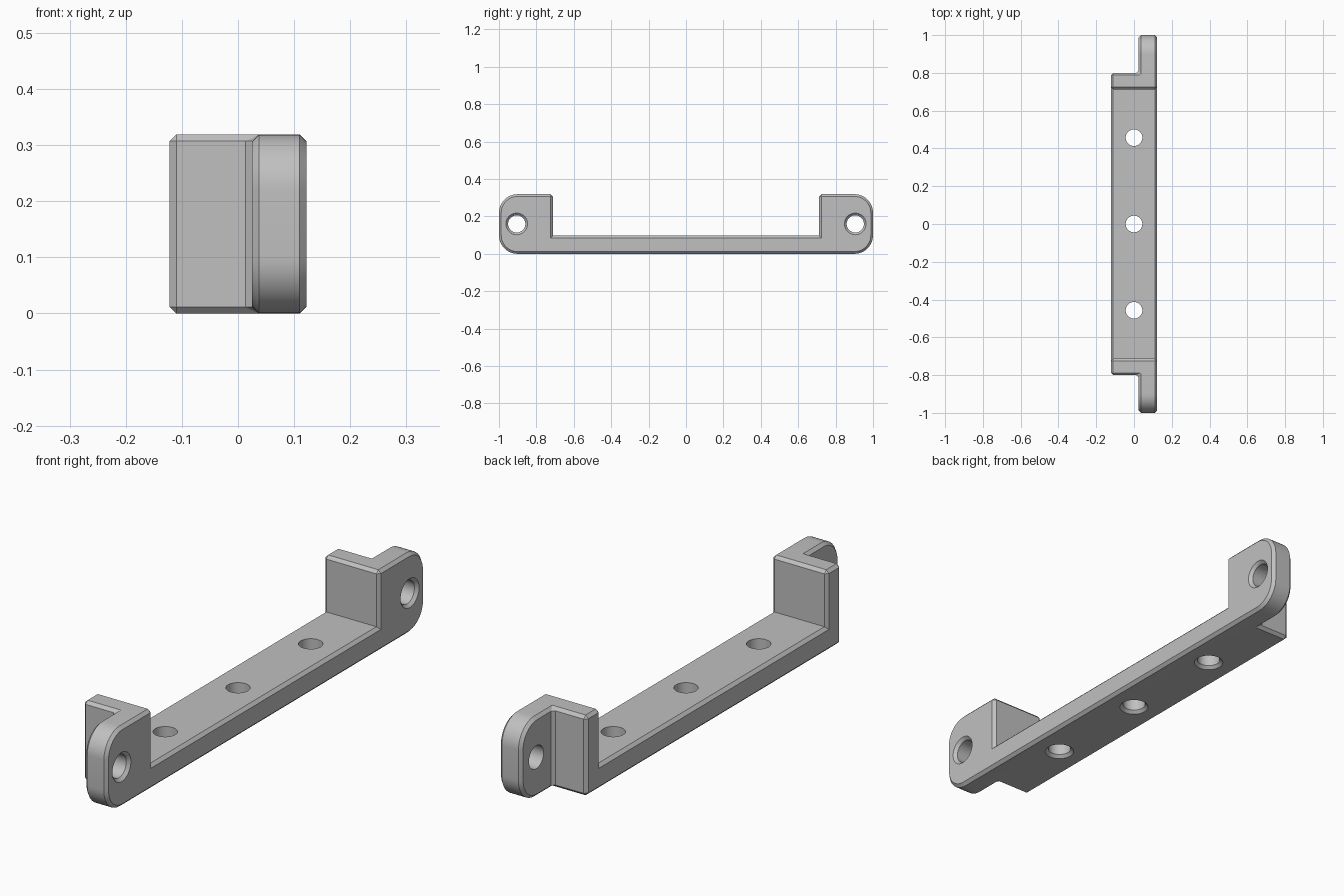
import bpy, bmesh, math
from mathutils import Matrix

cube = bpy.data.objects.get("Cube")
if cube:
    bpy.data.objects.remove(cube)

HALF_W, HALF_L, HEIGHT = 0.122, 1.0, 0.319
BAR_TOP, BLOCK_IN, BLOCK_OUT = 0.097, 0.712, 0.80
EAR_BACK, CORNER, CHAMFER = 0.025, 0.1, 0.012
STEPS = 12

grey = bpy.data.materials.new("light grey")
grey.use_nodes = True
colour = (0.53, 0.53, 0.53, 1)
grey.diffuse_color = colour
grey.node_tree.nodes["Principled BSDF"].inputs["Base Color"].default_value = colour


def add_object(name, bm):
    bmesh.ops.recalc_face_normals(bm, faces=bm.faces)
    mesh = bpy.data.meshes.new(name)
    bm.to_mesh(mesh)
    bm.free()
    mesh.materials.append(grey)
    obj = bpy.data.objects.new(name, mesh)
    bpy.context.collection.objects.link(obj)
    return obj


def lathe(bm, rings, matrix):
    """Closed stack of circles, each given as (height, radius)."""
    loops = []
    for z, r in rings:
        circle = bmesh.ops.create_circle(bm, segments=48, radius=r,
                                         matrix=matrix @ Matrix.Translation((0, 0, z)))
        loops.append(circle["verts"])
    for a, b in zip(loops, loops[1:]):
        for i in range(len(a)):
            j = (i + 1) % len(a)
            bm.faces.new((a[i], a[j], b[j], b[i]))
    bm.faces.new(loops[0])
    bm.faces.new(loops[-1])


def subtract(obj, cutter):
    """Cut and bake the result, then drop the cutter."""
    mod = obj.modifiers.new("cut", 'BOOLEAN')
    mod.operation, mod.solver, mod.object = 'DIFFERENCE', 'EXACT', cutter
    graph = bpy.context.evaluated_depsgraph_get()
    mesh = bpy.data.meshes.new_from_object(obj.evaluated_get(graph))
    obj.modifiers.clear()
    obj.data = mesh
    bpy.data.objects.remove(cutter)


# Side profile: thin bar with raised, rounded ends
def arc(cy, cz, start):
    return [(cy + CORNER * math.cos(start + math.pi / 2 * i / STEPS),
             cz + CORNER * math.sin(start + math.pi / 2 * i / STEPS))
            for i in range(STEPS + 1)]


right_half = (arc(HALF_L - CORNER, CORNER, -math.pi / 2)
              + arc(HALF_L - CORNER, HEIGHT - CORNER, 0)
              + [(BLOCK_IN, HEIGHT), (BLOCK_IN, BAR_TOP)])
profile = right_half + [(-y, z) for y, z in reversed(right_half)]

bm = bmesh.new()
face = bm.faces.new([bm.verts.new((-HALF_W, y, z)) for y, z in profile])
side = bmesh.ops.extrude_face_region(bm, geom=[face])["geom"]
bmesh.ops.translate(bm, vec=(2 * HALF_W, 0, 0),
                    verts=[v for v in side if isinstance(v, bmesh.types.BMVert)])
bracket = add_object("bracket", bm)

# Notches leave a thin mounting ear at each end
bm = bmesh.new()
for s in (-1, 1):
    bmesh.ops.create_cube(bm, size=1, matrix=Matrix.Translation(
        (EAR_BACK - 0.5, s * (BLOCK_OUT + 0.5), HEIGHT / 2)))
subtract(bracket, add_object("notch_cutter", bm))

# Chamfer all sharp edges except the inner corners of bar and block
bm = bmesh.new()
bm.from_mesh(bracket.data)
bmesh.ops.remove_doubles(bm, verts=bm.verts, dist=0.0001)
bmesh.ops.dissolve_limit(bm, angle_limit=0.01, verts=bm.verts, edges=bm.edges)
edges = []
for e in bm.edges:
    if len(e.link_faces) != 2 or e.calc_face_angle() < math.radians(40):
        continue
    across = abs((e.verts[0].co - e.verts[1].co).normalized().x) > 0.9
    if not (across and e.calc_face_angle_signed() < 0):
        edges.append(e)
bmesh.ops.bevel(bm, geom=edges, offset=CHAMFER, offset_type='OFFSET',
                segments=1, profile=0.5, affect='EDGES', clamp_overlap=False)
bm.to_mesh(bracket.data)
bm.free()

# Screw holes: three through the bar, widened below, and one through each ear
bm = bmesh.new()
for y in (-0.457, 0, 0.457):
    lathe(bm, [(-0.01, 0.066), (0.012, 0.044), (0.2, 0.044)],
          Matrix.Translation((0, y, 0)))
for y in (-0.905, 0.905):
    lathe(bm, [(-0.2, 0.046), (HALF_W - 0.012, 0.046), (HALF_W + 0.01, 0.068)],
          Matrix.Translation((0, y, 0.16)) @ Matrix.Rotation(math.pi / 2, 4, 'Y'))
subtract(bracket, add_object("hole_cutter", bm))

bpy.context.view_layer.objects.active = bracket
bracket.select_set(True)
bpy.ops.object.shade_smooth_by_angle(angle=math.radians(25))
